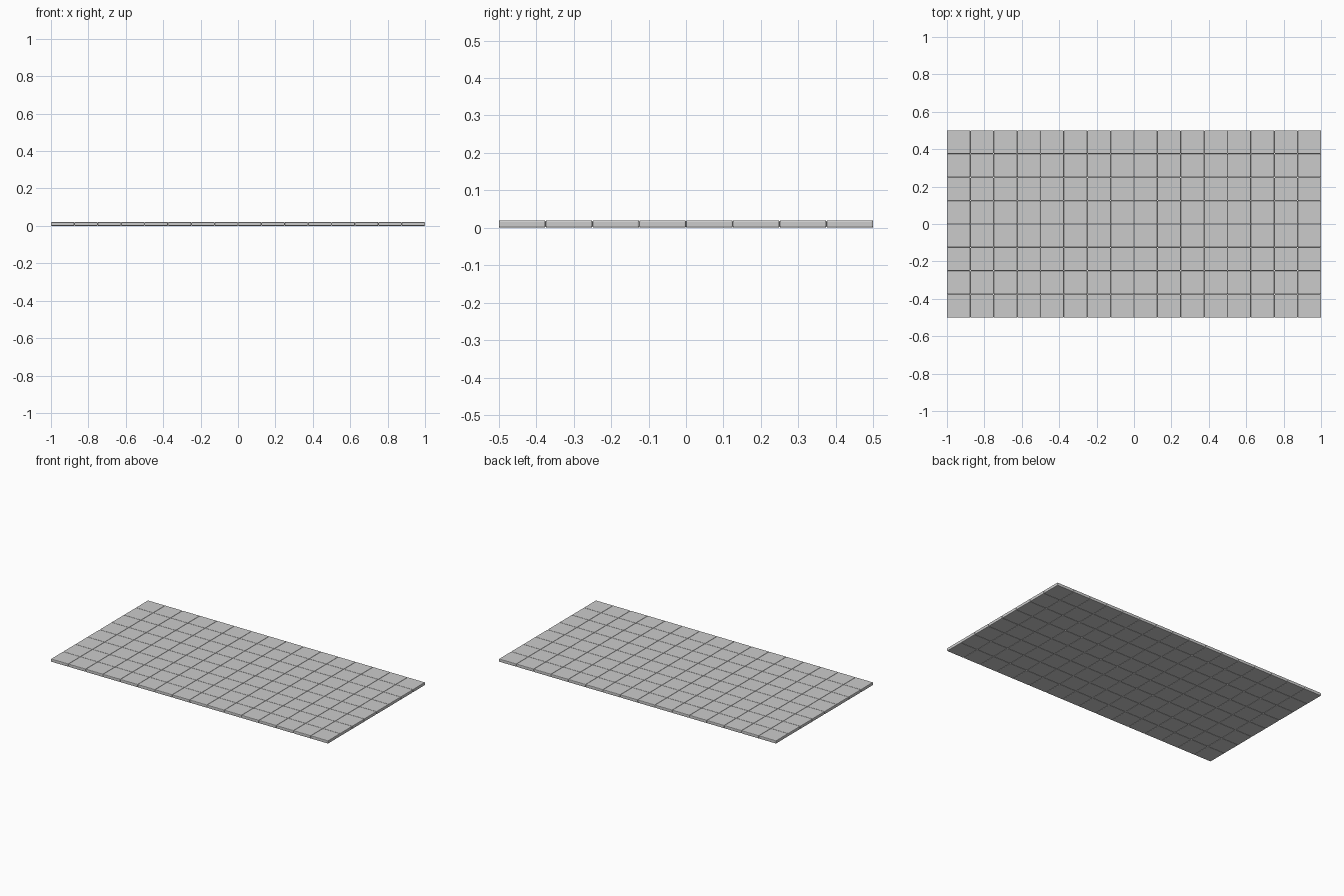
import bpy

if "Cube" in bpy.data.objects:
    bpy.data.objects.remove(bpy.data.objects["Cube"])

COLS, ROWS = 16, 8
TILE, THICK = 0.125, 0.02

# One square tile, placed in the front left corner
bpy.ops.mesh.primitive_cube_add(size=1)
tile = bpy.context.object
tile.name = "floor_tiles"
for v in tile.data.vertices:
    v.co.x = v.co.x * TILE - 1 + TILE / 2
    v.co.y = v.co.y * TILE - 0.5 + TILE / 2
    v.co.z = (v.co.z + 0.5) * THICK

# Eased edges form the grooves between tiles
bevel = tile.modifiers.new("eased_edges", 'BEVEL')
bevel.width = 0.004
bevel.segments = 2

# Repeat the tile into a grid
for name, count, step in (("columns", COLS, (TILE, 0, 0)), ("rows", ROWS, (0, TILE, 0))):
    arr = tile.modifiers.new(name, 'ARRAY')
    arr.count = count
    arr.use_relative_offset = False
    arr.use_constant_offset = True
    arr.constant_offset_displace = step
